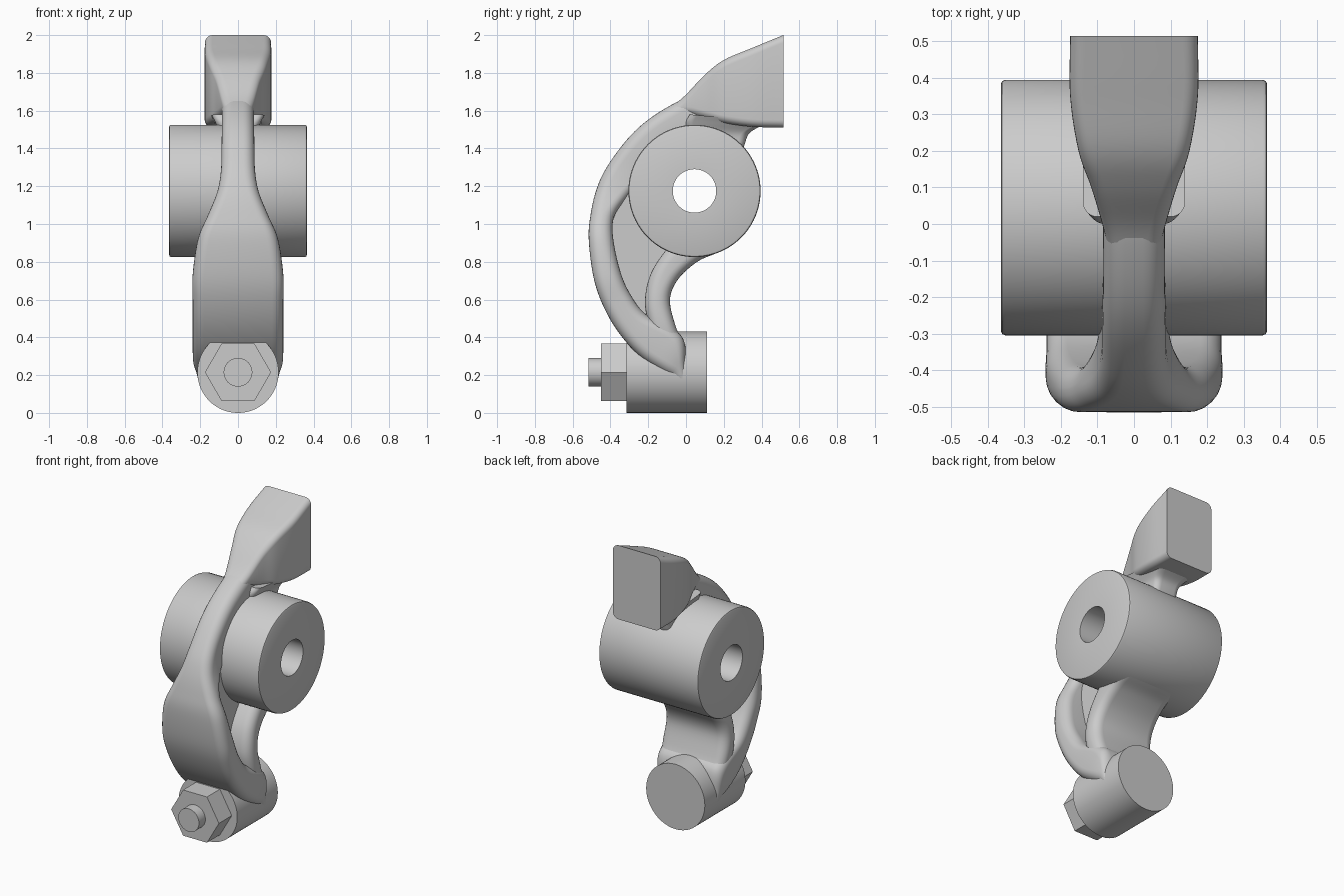
import bpy, bmesh, math
from mathutils import Vector

cube = bpy.data.objects.get("Cube")
if cube:
    bpy.data.objects.remove(cube, do_unlink=True)


def finish(name, bm, angle=35):
    bmesh.ops.remove_doubles(bm, verts=bm.verts, dist=0.0002)
    bmesh.ops.recalc_face_normals(bm, faces=bm.faces)
    mesh = bpy.data.meshes.new(name)
    bm.to_mesh(mesh)
    bm.free()
    obj = bpy.data.objects.new(name, mesh)
    bpy.context.collection.objects.link(obj)
    bpy.ops.object.select_all(action='DESELECT')
    obj.select_set(True)
    bpy.context.view_layer.objects.active = obj
    bpy.ops.object.shade_smooth_by_angle(angle=math.radians(angle))
    return obj


def bridge(bm, a, b):
    n = len(a)
    for i in range(n):
        bm.faces.new((a[i], a[(i + 1) % n], b[(i + 1) % n], b[i]))


def lathe(name, profile, axis, centre, segments=72):
    """Revolve a closed (along, radius) profile about the X or Y axis."""
    bm = bmesh.new()
    rings = []
    for i in range(segments):
        t = 2 * math.pi * i / segments
        ring = []
        for along, r in profile:
            u, v = r * math.cos(t), r * math.sin(t)
            p = (along, u, v) if axis == 'X' else (u, along, v)
            ring.append(bm.verts.new(Vector(p) + Vector(centre)))
        rings.append(ring)
    for i in range(segments):
        bridge(bm, rings[i], rings[(i + 1) % segments])
    return finish(name, bm)


def rod(name, start, end, radius, centre, segments=72):
    profile = [(start, 0), (start, radius), (end, radius), (end, 0)]
    return lathe(name, profile, 'Y', centre, segments)


def resample(stations, steps=6):
    """Catmull-Rom interpolation of station tuples."""
    pts = [Vector(s) for s in stations]
    pts = [2 * pts[0] - pts[1]] + pts + [2 * pts[-1] - pts[-2]]
    out = []
    for a, b, c, d in zip(pts, pts[1:], pts[2:], pts[3:]):
        for k in range(steps):
            t = k / steps
            out.append(0.5 * (2 * b + (c - a) * t + (2 * a - 5 * b + 4 * c - d) * t ** 2
                              + (3 * b - a - 3 * c + d) * t ** 3))
    return out + [pts[-2]]


def loft(name, stations, radius, corner=6):
    """Rounded box sections; station = outer y, z, inner y, z, half width."""
    bm = bmesh.new()
    rings = []
    for oy, oz, iy, iz, w in resample(stations):
        outer, inner = Vector((0, oy, oz)), Vector((0, iy, iz))
        mid, half = (outer + inner) / 2, (outer - inner).length / 2
        up = (outer - inner).normalized()
        r = min(radius, half * 0.95, w * 0.95)
        ring = []
        for q, (sx, sy) in enumerate(((1, 1), (-1, 1), (-1, -1), (1, -1))):
            for k in range(corner + 1):
                t = math.pi / 2 * (q + k / corner)
                x = sx * (w - r) + r * math.cos(t)
                h = sy * (half - r) + r * math.sin(t)
                ring.append(bm.verts.new(mid + up * h + Vector((x, 0, 0))))
        rings.append(ring)
    for a, b in zip(rings, rings[1:]):
        bridge(bm, a, b)
    bm.faces.new(rings[0])
    bm.faces.new(rings[-1])
    return finish(name, bm)


def plate(name, outline, half):
    bm = bmesh.new()
    sides = [[bm.verts.new((x, y, z)) for y, z in outline] for x in (-half, half)]
    bridge(bm, *sides)
    for side in sides:
        bm.faces.new(side)
    return finish(name, bm)


# Pivot hub with through bore and softened rims
W, R, B, E = 0.365, 0.35, 0.115, 0.012
lathe("pivot_hub", [(-W, B), (-W, R - E), (-W + E * 0.3, R - E * 0.3), (-W + E, R),
                    (W - E, R), (W - E * 0.3, R - E * 0.3), (W, R - E), (W, B)],
      'X', (0, 0.045, 1.175), 96)

# Adjuster barrel, lock nut and stud
axis = (0, 0, 0.215)
rod("adjuster_barrel", -0.315, 0.11, 0.215, axis)
rod("lock_nut", -0.45, -0.31, 0.175, axis, 6)
rod("adjuster_stud", -0.517, -0.44, 0.076, axis, 40)

# Outer flange sweeping from the barrel up to the pad
loft("outer_flange", [
    (-0.03, 0.165, 0.0, 0.18, 0.21),
    (-0.12, 0.215, -0.005, 0.36, 0.235),
    (-0.25, 0.305, -0.06, 0.44, 0.24),
    (-0.36, 0.43, -0.21, 0.52, 0.24),
    (-0.44, 0.57, -0.29, 0.62, 0.24),
    (-0.49, 0.72, -0.345, 0.74, 0.24),
    (-0.515, 0.92, -0.385, 0.92, 0.212),
    (-0.505, 1.05, -0.38, 1.04, 0.16),
    (-0.475, 1.18, -0.3, 1.15, 0.11),
    (-0.42, 1.3, -0.2, 1.25, 0.09),
    (-0.31, 1.45, -0.13, 1.34, 0.087),
    (-0.19, 1.56, -0.05, 1.42, 0.085),
    (-0.03, 1.655, 0.03, 1.42, 0.085),
    (0.1, 1.7, 0.1, 1.42, 0.085)], 0.06)

# Inner flange between barrel and hub
loft("inner_flange", [
    (-0.16, 0.3, -0.01, 0.36, 0.225),
    (-0.2, 0.47, -0.055, 0.46, 0.235),
    (-0.217, 0.6, -0.085, 0.6, 0.23),
    (-0.185, 0.74, -0.04, 0.71, 0.22),
    (-0.1, 0.87, 0.06, 0.8, 0.215),
    (-0.02, 0.94, 0.16, 0.845, 0.215)], 0.06)

# Thin web filling the space between the flanges
plate("arm_web", [(-0.4, 1.22), (-0.45, 0.92), (-0.38, 0.62), (-0.22, 0.4), (-0.12, 0.5),
                  (-0.15, 0.65), (-0.05, 0.8), (0.0, 0.9), (-0.15, 1.1), (-0.2, 1.2)], 0.085)

# Contact pad and the flared neck beneath it
loft("contact_pad", [
    (0.515, 2.0, 0.515, 1.51, 0.175),
    (0.35, 1.932, 0.35, 1.515, 0.175),
    (0.2, 1.868, 0.2, 1.535, 0.152),
    (0.1, 1.79, 0.1, 1.56, 0.117),
    (0.0, 1.685, 0.0, 1.58, 0.087),
    (-0.07, 1.625, -0.07, 1.55, 0.07)], 0.04)
loft("pad_neck", [
    (0.0, 1.36, 0.29, 1.36, 0.09),
    (0.0, 1.43, 0.31, 1.42, 0.09),
    (0.0, 1.48, 0.335, 1.48, 0.095),
    (0.0, 1.54, 0.4, 1.52, 0.12),
    (0.02, 1.58, 0.45, 1.54, 0.14)], 0.04)
